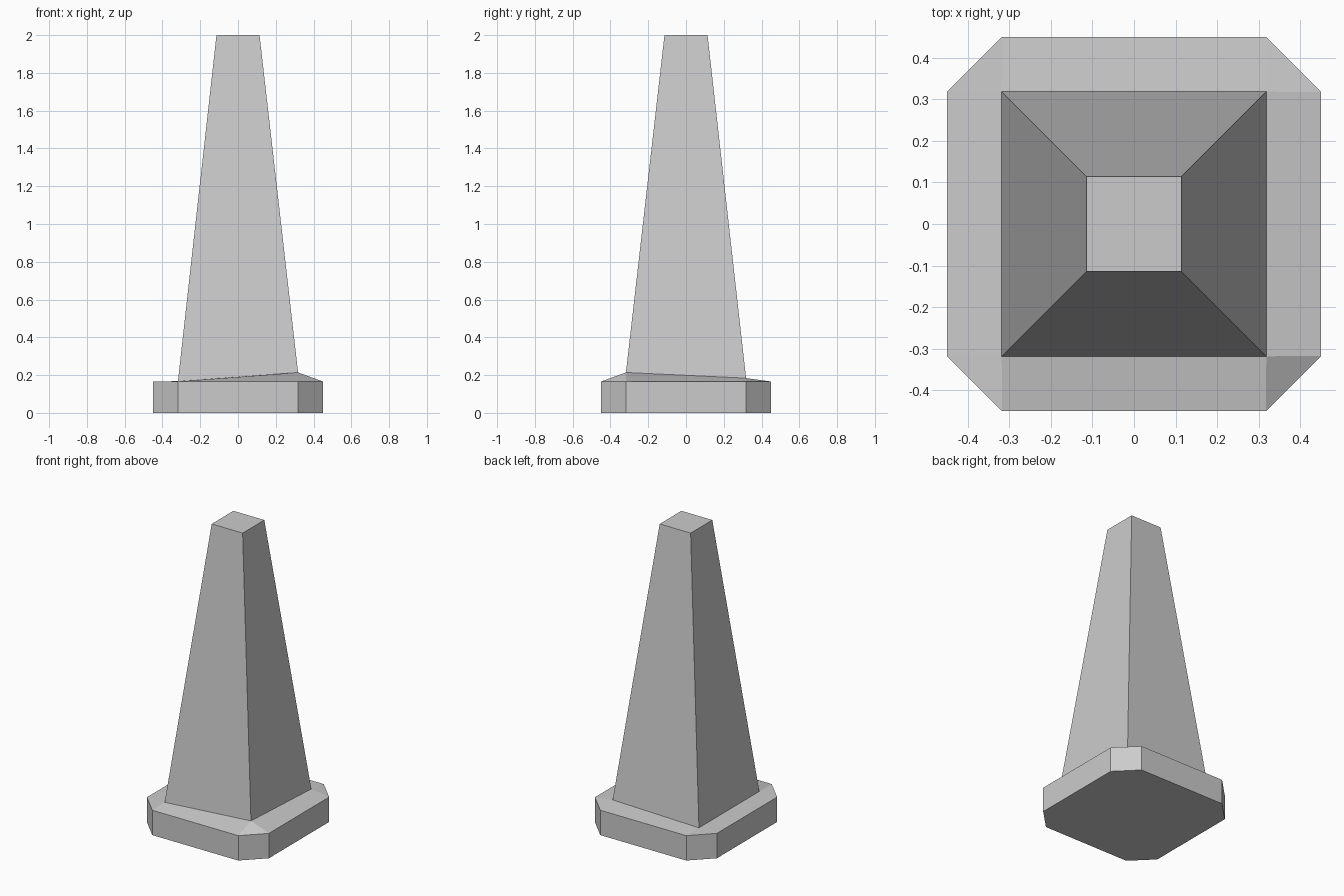
import bpy, bmesh

if "Cube" in bpy.data.objects:
    bpy.data.objects.remove(bpy.data.objects["Cube"])

H, C = 0.45, 0.317      # base half width, corner cut start
RIM = 0.166             # rim height
INNER, TIP = 0.318, 0.114
CORNERS = [(1, -1), (1, 1), (-1, 1), (-1, -1)]
SEAM = [0.214, 0.184, 0.168, 0.168]   # uneven height where the cone meets the base


def finish(name, bm):
    bmesh.ops.recalc_face_normals(bm, faces=bm.faces)
    mesh = bpy.data.meshes.new(name)
    bm.to_mesh(mesh)
    bm.free()
    bpy.context.collection.objects.link(bpy.data.objects.new(name, mesh))


bm = bmesh.new()

# Octagonal foot outline, two points for each corner going round
outline = []
for sx, sy in CORNERS:
    pair = [(sx * C, sy * H), (sx * H, sy * C)]
    outline += pair if sx * sy < 0 else pair[::-1]
low = [bm.verts.new((x, y, 0)) for x, y in outline]
rim = [bm.verts.new((x, y, RIM)) for x, y in outline]
bm.faces.new(low)
for i in range(8):
    j = (i + 1) % 8
    bm.faces.new((low[i], low[j], rim[j], rim[i]))

# Tapered body rings
seam = [bm.verts.new((sx * INNER, sy * INNER, z)) for (sx, sy), z in zip(CORNERS, SEAM)]
tip = [bm.verts.new((sx * TIP, sy * TIP, 2)) for sx, sy in CORNERS]
for i in range(4):
    j = (i + 1) % 4
    # Corner triangle and sloped ledge of the foot
    bm.faces.new((rim[2 * i], rim[2 * i + 1], seam[i]))
    bm.faces.new((rim[2 * i + 1], rim[2 * j], seam[j], seam[i]))
    # Body side
    bm.faces.new((seam[i], seam[j], tip[j], tip[i]))
bm.faces.new(tip)
finish("traffic_cone", bm)
